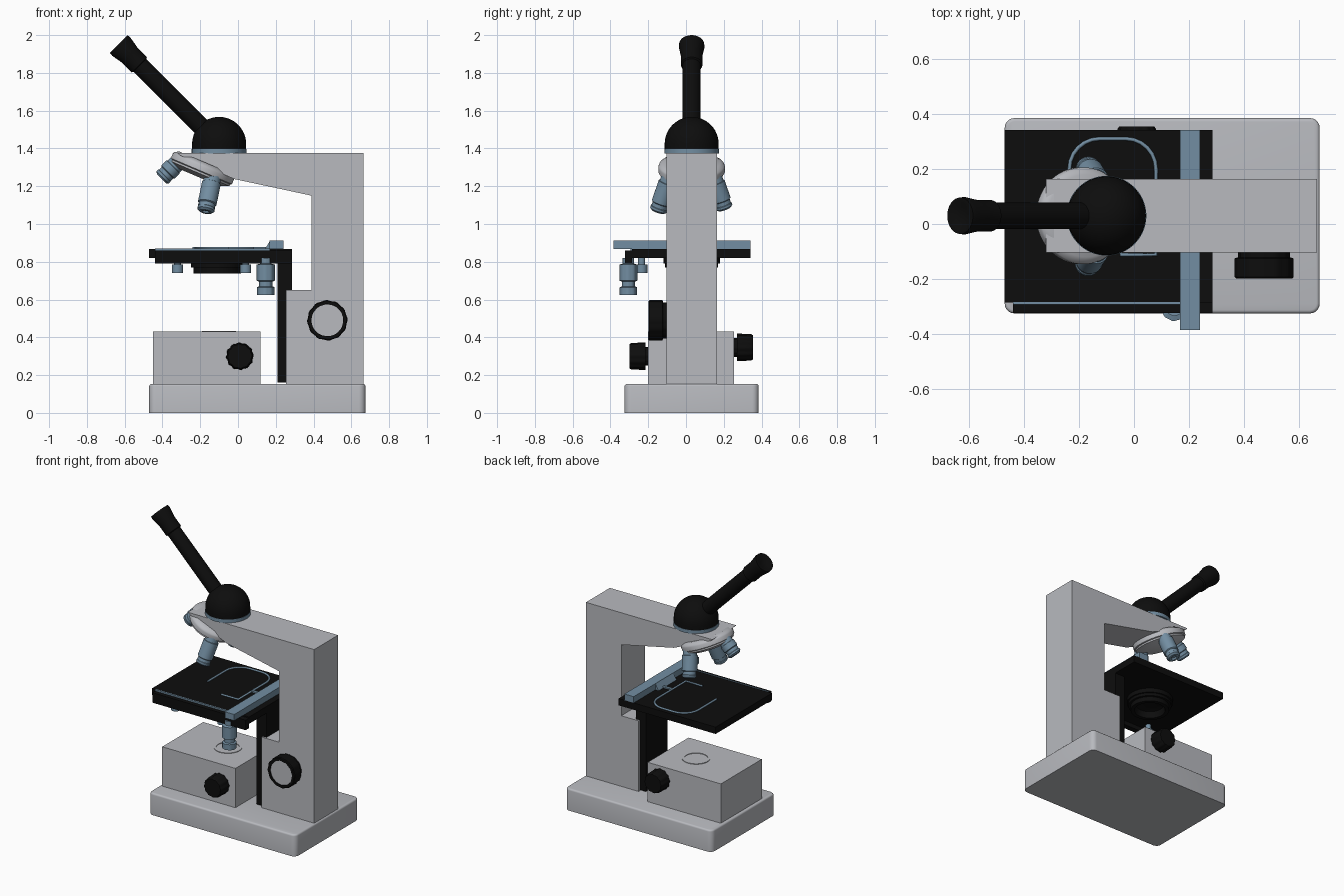
import bpy, bmesh, math
from mathutils import Vector

if "Cube" in bpy.data.objects:
    bpy.data.objects.remove(bpy.data.objects["Cube"])


def material(name, rgb):
    m = bpy.data.materials.new(name)
    m.use_nodes = True
    m.diffuse_color = (*rgb, 1)
    bsdf = m.node_tree.nodes["Principled BSDF"]
    bsdf.inputs["Base Color"].default_value = (*rgb, 1)
    bsdf.inputs["Roughness"].default_value = 0.6
    return m


GREY = material("light grey enamel", (0.48, 0.49, 0.52))
BLACK = material("black plastic", (0.004, 0.004, 0.004))
STEEL = material("blue steel", (0.17, 0.27, 0.36))


def finish(name, bm, mat, smooth=True):
    bmesh.ops.recalc_face_normals(bm, faces=bm.faces)
    mesh = bpy.data.meshes.new(name)
    bm.to_mesh(mesh)
    bm.free()
    ob = bpy.data.objects.new(name, mesh)
    bpy.context.collection.objects.link(ob)
    mesh.materials.append(mat)
    if smooth:
        bpy.ops.object.select_all(action="DESELECT")
        ob.select_set(True)
        bpy.context.view_layer.objects.active = ob
        bpy.ops.object.shade_smooth_by_angle(angle=math.radians(35))
    return ob


def box(name, xs, ys, zs, mat):
    bm = bmesh.new()
    bmesh.ops.create_cube(bm, size=1)
    for v in bm.verts:
        v.co = [r[0] if c < 0 else r[1] for c, r in zip(v.co, (xs, ys, zs))]
    return finish(name, bm, mat, False)


def prism(name, outline, ys, mat):
    """Extrude an x-z outline along y."""
    bm = bmesh.new()
    face = bm.faces.new([bm.verts.new((x, ys[0], z)) for x, z in outline])
    ext = bmesh.ops.extrude_face_region(bm, geom=[face])["geom"]
    moved = [e for e in ext if isinstance(e, bmesh.types.BMVert)]
    bmesh.ops.translate(bm, verts=moved, vec=(0, ys[1] - ys[0], 0))
    return finish(name, bm, mat, False)


def lathe(name, profile, origin, axis, mat, segs=48, flute=1.0):
    """Revolve (radius, distance) pairs about an axis; flute notches the rim."""
    bm = bmesh.new()
    turn = Vector((0, 0, 1)).rotation_difference(Vector(axis).normalized())
    rings = []
    for r, d in profile:
        ring = []
        for i in range(segs):
            a = math.tau * i / segs
            k = r * (flute if i % 4 > 1 else 1)
            p = Vector((k * math.cos(a), k * math.sin(a), d))
            ring.append(bm.verts.new(Vector(origin) + turn @ p))
        rings.append(ring)
    for lo, hi in zip(rings, rings[1:]):
        for i in range(segs):
            j = (i + 1) % segs
            bm.faces.new((lo[i], lo[j], hi[j], hi[i]))
    bm.faces.new(rings[0])
    bm.faces.new(rings[-1])
    return finish(name, bm, mat)


MID = 0.03  # centre line of the optics in y
UP, DOWN, FRONT, BACK = (0, 0, 1), (0, 0, -1), (0, -1, 0), (0, 1, 0)

# Base with rounded upright and top edges
base = box("base", (-0.47, 0.675), (-0.325, 0.385), (0, 0.153), GREY)
bm = bmesh.new()
bm.from_mesh(base.data)
bmesh.ops.bevel(bm, geom=[e for e in bm.edges if abs(e.verts[0].co.z - e.verts[1].co.z) > 0.1],
                offset=0.035, segments=5, profile=0.5, affect="EDGES")
bmesh.ops.bevel(bm, geom=[e for e in bm.edges if all(v.co.z > 0.15 for v in e.verts)],
                offset=0.012, segments=3, profile=0.5, affect="EDGES")
bm.to_mesh(base.data)
bm.free()
bpy.context.view_layer.objects.active = base
base.select_set(True)
bpy.ops.object.shade_smooth_by_angle(angle=math.radians(35))

# Lamp house with a recessed lens
lamp = box("lamp_house", (-0.45, 0.12), (-0.2, 0.255), (0.15, 0.43), GREY)
cutter = lathe("lamp_cutter", [(0.075, 0), (0.075, 0.1)], (-0.1, MID, 0.4), UP, GREY)
cutter.hide_render = True
cutter.hide_set(True)
cut = lamp.modifiers.new("lens recess", "BOOLEAN")
cut.operation = "DIFFERENCE"
cut.object = cutter
lathe("lamp_rim", [(0.09, 0), (0.09, 0.004), (0.075, 0.004), (0.075, -0.01), (0.055, -0.015),
                   (0.055, -0.028)], (-0.1, MID, 0.43), UP, GREY)

# Lamp knobs on both sides
for name, y, z, axis in (("front_lamp_knob", -0.2, 0.3, FRONT), ("back_lamp_knob", 0.255, 0.347, BACK)):
    lathe(name, [(0.05, 0), (0.05, 0.015), (0.073, 0.015), (0.07, 0.09), (0.064, 0.1)],
          (0.01, y, z), axis, BLACK, flute=0.95)

# Column and overhanging arm
prism("arm", [(0.255, 0.15), (0.665, 0.15), (0.665, 1.375), (-0.32, 1.375), (-0.31, 1.365),
              (-0.02, 1.238), (0.39, 1.15), (0.39, 0.65), (0.255, 0.65)], (-0.103, 0.163), GREY)

# Focus knob: black ring around a grey face
FOCUS = (0.473, -0.103, 0.49)
lathe("focus_knob", [(0.095, 0), (0.095, 0.018), (0.107, 0.022), (0.107, 0.09), (0.102, 0.095),
                     (0.086, 0.095), (0.086, 0.085)], FOCUS, FRONT, BLACK, flute=0.97)
lathe("focus_knob_face", [(0.084, 0.08), (0.084, 0.09)], FOCUS, FRONT, GREY)

# Stage, its carrier and front rail
box("stage", (-0.47, 0.285), (-0.285, 0.342), (0.82, 0.868), BLACK)
box("stage_front_rail", (-0.44, 0.285), (-0.323, -0.285), (0.79, 0.86), BLACK)
box("stage_rail_strip", (-0.44, 0.17), (-0.293, -0.284), (0.858, 0.871), STEEL)
prism("stage_carrier", [(0.208, 0.16), (0.255, 0.16), (0.255, 0.65), (0.285, 0.65),
                        (0.285, 0.82), (0.208, 0.82)], (-0.09, 0.15), BLACK)

# Specimen holder: cross bar and bent clip
prism("slide_bar", [(0.143, 0.868), (0.24, 0.868), (0.24, 0.912), (0.17, 0.912)], (-0.1, 0.1), STEEL)
box("cross_bar", (0.168, 0.24), (-0.385, 0.342), (0.868, 0.912), STEEL)
box("clip_link", (0.08, 0.17), (0.03, 0.05), (0.868, 0.877), STEEL)
path = [(-0.235, 0.0)]
for side, start in ((-0.125, 180), (-0.03, 90)):
    for i in range(7):
        a = math.radians(start - 15 * i)
        path.append((side + 0.11 * math.cos(a), 0.2 + 0.11 * math.sin(a)))
path += [(0.08, -0.112), (-0.05, -0.112)]
curve = bpy.data.curves.new("slide_clip", "CURVE")
curve.dimensions = "3D"
curve.bevel_depth = 0.007
curve.bevel_resolution = 2
curve.use_fill_caps = True
spline = curve.splines.new("POLY")
spline.points.add(len(path) - 1)
for pt, (x, y) in zip(spline.points, path):
    pt.co = (x, y, 0.872, 1)
clip = bpy.data.objects.new("slide_clip", curve)
bpy.context.collection.objects.link(clip)
curve.materials.append(STEEL)

# Condenser and screws beneath the stage
lathe("condenser", [(0.15, 0), (0.15, 0.03), (0.14, 0.03), (0.14, 0.05), (0.125, 0.05), (0.125, 0.082),
                    (0.1, 0.082), (0.09, 0.04), (0.06, 0.03)], (-0.11, MID, 0.82), DOWN, BLACK)
for i, x in enumerate((-0.32, 0.04)):
    lathe(f"stage_screw_{i + 1}", [(0.018, 0), (0.018, 0.035), (0.03, 0.035), (0.03, 0.08)],
          (x, -0.235, 0.82), DOWN, STEEL, 24)
lathe("stage_drive_knob", [(0.03, 0), (0.03, 0.03), (0.048, 0.035), (0.048, 0.12), (0.035, 0.125), (0.035, 0.15),
                           (0.046, 0.155), (0.046, 0.195)], (0.147, -0.305, 0.82), DOWN, STEEL, 32, 0.96)

# Tilted revolving nosepiece with three splayed objectives
TILT, SPLAY = math.radians(23), math.radians(22)
normal = Vector((-math.sin(TILT), 0, -math.cos(TILT)))
slope = Vector((-math.cos(TILT), 0, math.sin(TILT)))
nose = Vector((-0.18, MID, 1.312))
lathe("nosepiece", [(0.15, -0.015), (0.172, 0), (0.176, 0.01), (0.176, 0.035), (0.168, 0.04), (0.168, 0.05),
                    (0.12, 0.07)], nose, normal, GREY, 64)
for name, turn, length in (("short", 0, 0.1), ("long", 120, 0.175), ("medium", 240, 0.16)):
    a = math.radians(turn)
    radial = slope * math.cos(a) + Vector((0, -1, 0)) * math.sin(a)
    axis = normal * math.cos(SPLAY) + radial * math.sin(SPLAY)
    foot = nose + normal * 0.062 + radial * 0.142
    lathe(name + "_objective",
          [(0.045, -0.04), (0.045, 0.01), (0.05, 0.012), (0.05, length - 0.05), (0.043, length - 0.045),
           (0.043, length - 0.025), (0.046, length - 0.022), (0.046, length - 0.01), (0.034, length),
           (0.02, length), (0.015, length - 0.01)], foot, axis, STEEL, 32)

# Head: steel collar, dome and slanted eyepiece tube
lathe("head_collar", [(0.145, 0), (0.145, 0.024)], (-0.1, MID, 1.374), UP, STEEL, 64)
dome = [(0.143, 0.0)]
for i in range(13):
    a = math.radians(7.3 * i)
    dome.append((0.143 * math.cos(a), 0.027 + 0.143 * math.sin(a)))
lathe("head_dome", dome, (-0.1, MID, 1.397), UP, BLACK, 64)
lathe("eyepiece_tube", [(0.03, 0.01), (0.052, 0), (0.066, 0), (0.068, 0.02), (0.057, 0.085), (0.057, 0.155),
                        (0.048, 0.16), (0.048, 0.68)], (-0.632, MID, 1.953), (1, 0, -1), BLACK)
